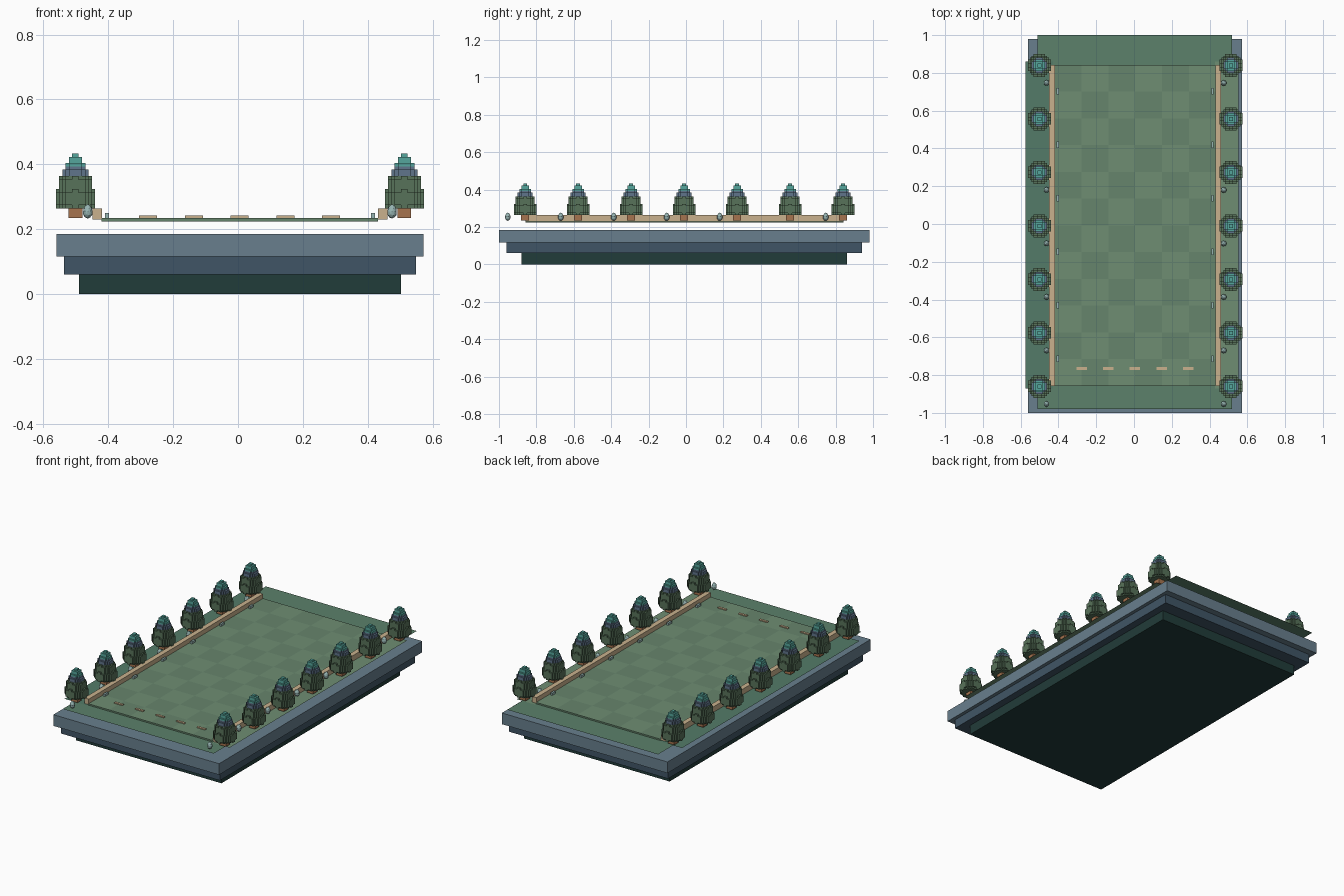
import bpy, bmesh, math

if "Cube" in bpy.data.objects:
    bpy.data.objects.remove(bpy.data.objects["Cube"])

CX = 0.006  # lane centre line


def mat(name, r, g, b):
    m = bpy.data.materials.new(name)
    m.diffuse_color = [(c / 255) ** 2.2 for c in (r, g, b)] + [1]
    m.use_nodes = True
    m.node_tree.nodes["Principled BSDF"].inputs["Base Color"].default_value = m.diffuse_color
    return m


SLATE = mat("slate", 104, 126, 140)
NAVY = mat("navy", 66, 86, 102)
DEEP = mat("deep_green", 38, 62, 60)
GRASS = mat("grass", 92, 128, 106)
GRASS2 = mat("grass_side", 84, 122, 104)
TURF_A = mat("turf_light", 110, 140, 114)
TURF_B = mat("turf_dark", 102, 132, 108)
CREAM = mat("cream", 200, 176, 140)
BARK = mat("bark", 165, 115, 80)
LEAF = mat("leaf", 88, 114, 90)
HAZE = mat("leaf_haze", 96, 116, 138)
TEAL = mat("leaf_tip", 86, 165, 155)
STONE = mat("pale_stone", 150, 180, 178)


def new_obj(name, bm, mats, loc=(0, 0, 0)):
    me = bpy.data.meshes.new(name)
    bm.to_mesh(me)
    bm.free()
    for m in mats:
        me.materials.append(m)
    return link(name, me, loc)


def link(name, me, loc):
    o = bpy.data.objects.new(name, me)
    o.location = loc
    bpy.context.collection.objects.link(o)
    return o


def box(name, m, x0, x1, y0, y1, z0, z1):
    bm = bmesh.new()
    bmesh.ops.create_cube(bm, size=1)
    for v in bm.verts:
        v.co = (x1 if v.co.x > 0 else x0, y1 if v.co.y > 0 else y0, z1 if v.co.z > 0 else z0)
    return new_obj(name, bm, [m])


def sheet(name, m, x0, x1, y0, y1, z):
    bm = bmesh.new()
    bm.faces.new([bm.verts.new(p) for p in ((x0, y0, z), (x1, y0, z), (x1, y1, z), (x0, y1, z))])
    return new_obj(name, bm, [m])


# stepped base
box("base_bottom", DEEP, -0.49, 0.503, -0.88, 0.86, 0, 0.06)
box("base_middle", NAVY, -0.536, 0.549, -0.96, 0.94, 0.06, 0.116)
box("base_top", SLATE, -0.56, 0.571, -1.0, 0.98, 0.116, 0.185)

# thin grass sheets above the base
sheet("ground", GRASS, -0.51, 0.52, -0.98, 1.0, 0.226)
sheet("left_verge", GRASS2, -0.575, -0.43, -0.87, 0.86, 0.229)
sheet("right_verge", TURF_A, 0.43, 0.552, -0.87, 0.86, 0.229)

# chequered lane: a slab with a subdivided top
NX, NY = 6, 12
X0, X1, Y0, Y1 = -0.42, 0.432, -0.857, 0.843
box("lane_slab", TURF_B, X0, X1, Y0, Y1, 0.224, 0.235)
bm = bmesh.new()
grid = [[bm.verts.new((X0 + (X1 - X0) * i / NX, Y0 + (Y1 - Y0) * j / NY, 0.236))
         for i in range(NX + 1)] for j in range(NY + 1)]
for j in range(NY):
    for i in range(NX):
        f = bm.faces.new((grid[j][i], grid[j][i + 1], grid[j + 1][i + 1], grid[j + 1][i]))
        f.material_index = (i + j) % 2
new_obj("lane_tiles", bm, [TURF_A, TURF_B])

# start line dashes
for i in range(5):
    x = 0.005 + (i - 2) * 0.141
    box("start_dash", CREAM, x - 0.028, x + 0.028, -0.772, -0.758, 0.235, 0.242)

# voxel tree crown: stacked discs, only exposed faces kept
radii = [5.6, 6.1, 6.1, 6.1, 6.1, 5.6, 5.2, 5.2, 5.2, 4.6, 4.3, 4.3, 3.5, 3.2, 2.3, 2.2, 1.2]
S, BOT = 0.0101, 0.264
cells = {(i, j, k) for k, r in enumerate(radii) for i in range(-6, 6) for j in range(-6, 6)
         if math.hypot(i + .5, j + .5) <= r}
bm = bmesh.new()
cache = {}


def corner(p):
    if p not in cache:
        cache[p] = bm.verts.new((p[0] * S, p[1] * S, BOT + p[2] * S * 0.985))
    return cache[p]


for c in sorted(cells):
    for a in range(3):
        for s in (0, 1):
            n = list(c)
            n[a] += 1 if s else -1
            if tuple(n) in cells:
                continue
            quad = []
            for u, v in ((0, 0), (1, 0), (1, 1), (0, 1)):
                p = list(c)
                p[a] += s
                p[(a + 1) % 3] += u
                p[(a + 2) % 3] += v
                quad.append(corner(tuple(p)))
            f = bm.faces.new(quad if s else quad[::-1])
            f.material_index = 0 if c[2] < 10 else 1 if c[2] < 13 else 2
crown = new_obj("tree_crown", bm, [LEAF, HAZE, TEAL], (CX - 0.507, -0.86, 0))

# pale egg-shaped stone
bm = bmesh.new()
bmesh.ops.create_icosphere(bm, subdivisions=2, radius=1)
for v in bm.verts:
    w = 0.015 * (1 - 0.15 * v.co.z)
    v.co = (v.co.x * w, v.co.y * w, v.co.z * 0.022)
stone = new_obj("stone", bm, [STONE], (CX - 0.469, -0.953, 0.255))

# both sides: trees, stones, rails and lane markers
for side in (-1, 1):
    x = CX + side * 0.507
    for i in range(7):
        y = -0.86 + i * 0.2833
        if (side, i) != (-1, 0):
            link("tree_crown", crown.data, (x, y, 0))
        box("tree_trunk", BARK, x - 0.021, x + 0.021, y - 0.021, y + 0.021, 0.234, 0.268)
        if i != 5 and (side, i) != (-1, 0):
            link("stone", stone.data, (CX + side * 0.469, y - 0.093, 0.255))
        if i < 6:
            mx, my = CX + side * 0.410, y + 0.147
            box("lane_marker", STONE, mx - 0.006, mx + 0.006, my - 0.017, my + 0.017, 0.234, 0.25)
    rx = CX + side * 0.440
    box("side_rail", CREAM, rx - 0.015, rx + 0.015, -0.857, 0.843, 0.230, 0.264)
